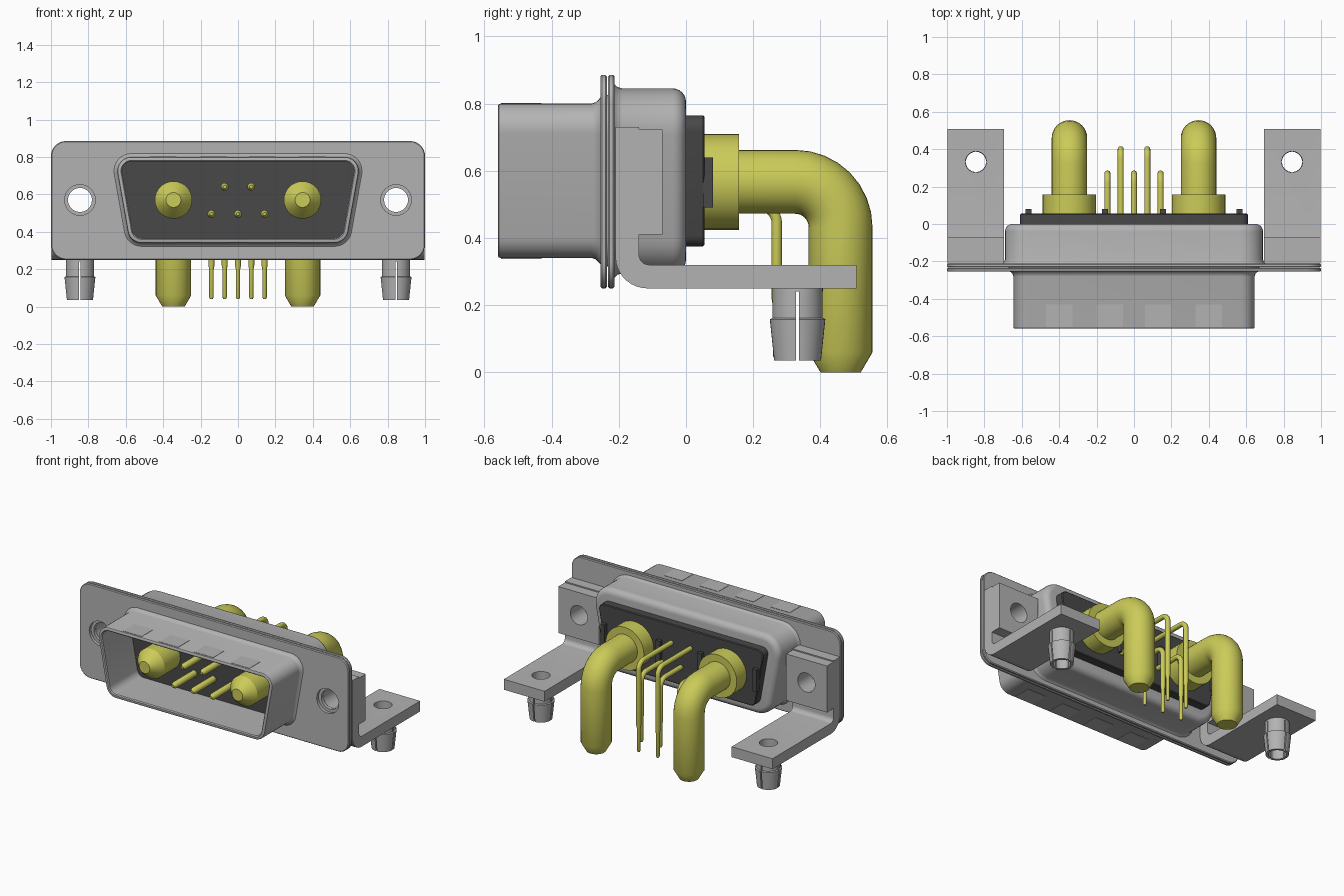
import bpy, bmesh, math
from math import sin, cos, radians, pi
from mathutils import Vector, Matrix

old = bpy.data.objects.get("Cube")
if old:
    bpy.data.objects.remove(old)


def material(name, rgb):
    m = bpy.data.materials.new(name)
    m.use_nodes = True
    m.diffuse_color = (*rgb, 1)
    m.node_tree.nodes["Principled BSDF"].inputs["Base Color"].default_value = (*rgb, 1)
    return m


GREY = material("plated grey", (0.45, 0.45, 0.45))
DARK = material("dark plastic", (0.065, 0.065, 0.065))
GOLD = material("contact gold", (0.6, 0.6, 0.1))


def select(ob):
    bpy.ops.object.select_all(action='DESELECT')
    ob.select_set(True)
    bpy.context.view_layer.objects.active = ob


def smooth(ob):
    select(ob)
    bpy.ops.object.shade_smooth_by_angle(angle=radians(32))


def finish(name, bm, mat):
    bmesh.ops.recalc_face_normals(bm, faces=bm.faces)
    mesh = bpy.data.meshes.new(name)
    bm.to_mesh(mesh)
    bm.free()
    ob = bpy.data.objects.new(name, mesh)
    bpy.context.collection.objects.link(ob)
    if mat:
        mesh.materials.append(mat)
    smooth(ob)
    return ob


def skin(name, rings, mat, cap=True):
    """Bridge equal rings of points into a surface, optionally capping the ends."""
    bm = bmesh.new()
    loops = [[bm.verts.new(p) for p in ring] for ring in rings]
    n = len(loops[0])
    for a, b in zip(loops, loops[1:]):
        for i in range(n):
            j = (i + 1) % n
            bm.faces.new((a[i], a[j], b[j], b[i]))
    if cap:
        bm.faces.new(loops[0])
        bm.faces.new(loops[-1])
    return finish(name, bm, mat)


def outline(y, r, top=0.57, bottom=0.515, zt=0.725, zb=0.415, slant=10, steps=8):
    """Rounded trapezoid in the xz plane; r is the corner radius around fixed centres."""
    corners = [(top, zt, -slant, 90), (-top, zt, 90, 180 + slant),
               (-bottom, zb, 180 + slant, 270), (bottom, zb, 270, 360 - slant)]
    ring = []
    for x, z, a0, a1 in corners:
        for k in range(steps + 1):
            a = radians(a0 + (a1 - a0) * k / steps)
            ring.append((x + r * cos(a), y, z + r * sin(a)))
    return ring


def shell(name, sections, mat, cap=True):
    return skin(name, [outline(y, r) for y, r in sections], mat, cap)


def box(name, x, y, z, mat):
    rings = [[(x[0], b, z[0]), (x[1], b, z[0]), (x[1], b, z[1]), (x[0], b, z[1])] for b in y]
    return skin(name, rings, mat)


def turned(name, centre, profile, axis, mat, closed=False, n=32):
    """Turn (radius, position) pairs around the y or z axis through centre."""
    cx, c2 = centre
    rings = []
    for r, p in profile:
        ring = []
        for k in range(n):
            u, v = r * cos(2 * pi * k / n), r * sin(2 * pi * k / n)
            ring.append((cx + u, p, c2 + v) if axis == 'y' else (cx + u, c2 + v, p))
        rings.append(ring)
    if closed:
        rings.append(rings[0])
    ob = skin(name, rings, mat, not closed)
    if closed:
        bm = bmesh.new()
        bm.from_mesh(ob.data)
        bmesh.ops.remove_doubles(bm, verts=bm.verts, dist=1e-5)
        bmesh.ops.recalc_face_normals(bm, faces=bm.faces)
        bm.to_mesh(ob.data)
        bm.free()
        smooth(ob)
    return ob


def cut(ob, cutters):
    for c in cutters:
        m = ob.modifiers.new("cut", 'BOOLEAN')
        m.operation, m.solver, m.object = 'DIFFERENCE', 'EXACT', c
        select(ob)
        bpy.ops.object.modifier_apply(modifier=m.name)
        bpy.data.objects.remove(c)
    smooth(ob)


def bent_pin(name, x, z, y_start, y_drop, bend, r, tail, sides):
    """Round rod running back, bending down; tail lists (height, radius)."""
    path = [(y_start, z, r)]
    for k in range(9):
        a = radians(90 - 90 * k / 8)
        path.append((y_drop - bend + bend * cos(a), z - bend + bend * sin(a), r))
    path += [(y_drop, h, tr) for h, tr in tail]
    rings = []
    for i, (y, h, tr) in enumerate(path):
        a = radians(90 - 90 * min(max(i - 1, 0), 8) / 8)
        rings.append([(x + tr * cos(t), y + tr * sin(t) * cos(a), h + tr * sin(t) * sin(a))
                      for t in (2 * pi * k / sides for k in range(sides))])
    return skin(name, rings, GOLD)


# Two stacked flange plates with mounting holes
for name, y0, y1, hole in (("front_flange", -0.255, -0.235, 0.082),
                           ("rear_flange", -0.232, -0.212, 0.064)):
    plate = skin(name, [outline(y, r, 0.92, 0.92, 0.805, 0.33, 0) for y, r in
                        ((y0, 0.075), (y0 + 0.005, 0.08), (y1 - 0.005, 0.08), (y1, 0.075))], GREY)
    cut(plate, [turned("cutter", (s * 0.845, 0.57), [(hole, -0.4), (hole, 0)], 'y', None)
                for s in (-1, 1)])
shell("flange_seam", [(-0.24, 0.1), (-0.22, 0.1)], GREY)

# Open front shell, rounded rear shell
shell("front_shell", [(-0.25, 0.1), (-0.258, 0.089), (-0.268, 0.079), (-0.28, 0.075),
                      (-0.55, 0.075), (-0.557, 0.073), (-0.56, 0.068), (-0.56, 0.056),
                      (-0.554, 0.05), (-0.24, 0.05)], GREY, cap=False)
rear = [(-0.215, 0.135), (-0.205, 0.125), (-0.19, 0.12)]
rear += [(-0.04 + 0.04 * sin(radians(a)), 0.08 + 0.04 * cos(radians(a))) for a in range(0, 91, 15)]
shell("rear_shell", rear, GREY)

# Shallow spring tabs on the front shell
for x in (-0.4, -0.13, 0.13, 0.4):
    for z in (0.8, 0.34):
        box("spring_tab", (x - 0.07, x + 0.07), (-0.55, -0.43), (z - 0.002, z + 0.002), GREY)

# Insulator with its rear ribs
shell("front_insulator", [(-0.262, 0.0505), (-0.23, 0.0505)], DARK)
shell("rear_insulator", [(-0.02, 0.04), (0.05, 0.04), (0.055, 0.035)], DARK)
for x in (-0.565, -0.155, 0.155, 0.565):
    box("insulator_rib", (x - 0.016, x + 0.016), (0.05, 0.08), (0.49, 0.64), DARK)

# Power contacts: tapered plug, collar and bent tail
for s in (-1, 1):
    x = s * 0.345
    turned("power_plug", (x, 0.57), [(0.1, -0.24), (0.1, -0.43), (0.09, -0.445), (0.04, -0.5)],
           'y', GOLD)
    turned("power_collar", (x, 0.567), [(0.143, 0.04), (0.143, 0.158)], 'y', GOLD)
    bent_pin("power_tail", x, 0.567, 0.1, 0.46, 0.135, 0.095, [(0.06, 0.095), (0, 0.06)], 32)

# Signal contacts in two staggered rows
for z, y, xs in ((0.64, 0.4, (-0.071, 0.071)), (0.495, 0.27, (-0.142, 0, 0.142))):
    for x in xs:
        turned("signal_plug", (x, z), [(0.021, -0.24), (0.021, -0.47), (0.009, -0.49)],
               'y', GOLD, n=16)
        bent_pin("signal_tail", x, z, 0.04, y, 0.05, 0.016,
                 [(0.22, 0.016), (0.2, 0.012), (0.05, 0.012), (0.04, 0.007)], 14)

# Angle brackets with slotted board locks
for s in (-1, 1):
    side = [(-0.21, 0.73), (-0.14, 0.73), (-0.14, 0.722), (-0.07, 0.722),
            (-0.07, 0.41), (-0.14, 0.41)]
    side += [(-0.11 - 0.03 * cos(radians(a)), 0.35 - 0.03 * sin(radians(a)))
             for a in range(0, 91, 15)]
    side += [(0.508, 0.32), (0.508, 0.25)]
    side += [(-0.115 - 0.095 * cos(radians(a)), 0.345 - 0.095 * sin(radians(a)))
             for a in range(90, -1, -10)]
    bracket = skin("bracket", [[(s * x, y, z) for y, z in side] for x in (0.695, 0.998)], GREY)
    cx, cy = s * 0.845, 0.332
    cut(bracket, [turned("cutter", (cx, 0.57), [(0.064, -0.4), (0.064, 0.1)], 'y', None),
                  turned("cutter", (cx, cy), [(0.056, 0.1), (0.056, 0.4)], 'z', None)])
    lock = turned("board_lock", (cx, cy), [(0.075, 0.252), (0.075, 0.162), (0.083, 0.158),
                  (0.07, 0.035), (0.054, 0.035), (0.056, 0.252)], 'z', GREY, closed=True)
    cut(lock, [box("cutter", (cx - 0.004, cx + 0.004), (cy - 0.2, cy + 0.2), (0, 0.24), None),
               box("cutter", (cx - 0.2, cx + 0.2), (cy - 0.004, cy + 0.004), (0, 0.24), None)])
